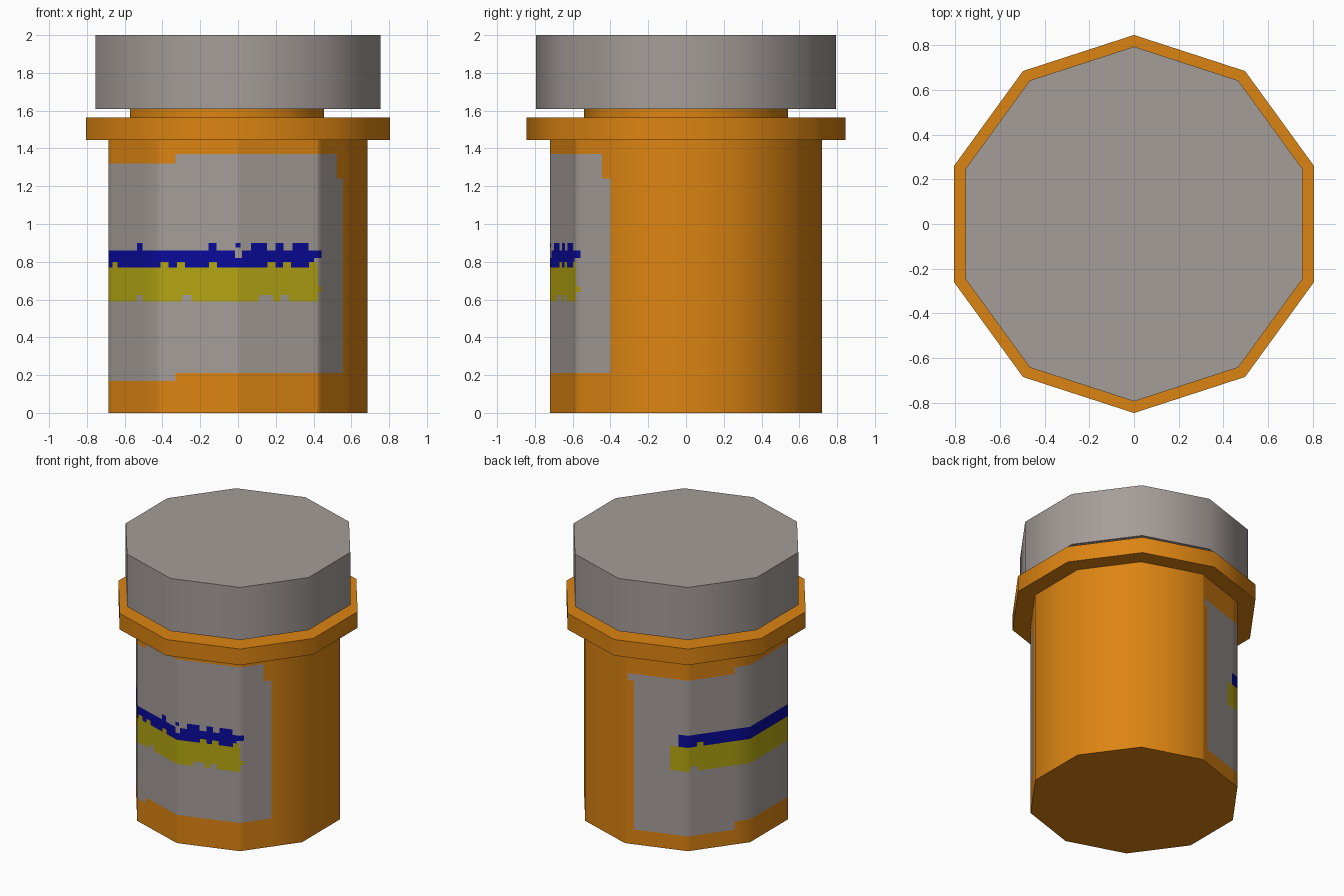
import bpy, bmesh, math

if "Cube" in bpy.data.objects:
    bpy.data.objects.remove(bpy.data.objects["Cube"])

SIDES = 10
BODY_R, BODY_H = 0.72, 1.445


def material(name, rgb):
    m = bpy.data.materials.new(name)
    m.diffuse_color = (*rgb, 1)
    m.use_nodes = True
    m.node_tree.nodes["Principled BSDF"].inputs["Base Color"].default_value = m.diffuse_color
    return m


amber = material("amber_plastic", (0.716, 0.231, 0.006))
grey = material("pale_grey", (0.376, 0.337, 0.319))
blue = material("dark_blue", (0.003, 0.003, 0.33))
yellow = material("mustard_yellow", (0.456, 0.376, 0.006))


def finish(bm, name, mats):
    bmesh.ops.recalc_face_normals(bm, faces=bm.faces)
    me = bpy.data.meshes.new(name)
    bm.to_mesh(me)
    bm.free()
    ob = bpy.data.objects.new(name, me)
    bpy.context.collection.objects.link(ob)
    for m in mats:
        me.materials.append(m)
    bpy.ops.object.select_all(action='DESELECT')
    ob.select_set(True)
    bpy.context.view_layer.objects.active = ob
    bpy.ops.object.shade_smooth_by_angle(angle=math.radians(40))
    return ob


def rim(u, r):
    """Point on the ten-sided outline; u counts corners anticlockwise from the back."""
    def corner(k):
        a = math.radians(90 + 36 * k)
        return r * math.cos(a), r * math.sin(a)
    k = math.floor(u + 1e-6)
    t = u - k
    (x0, y0), (x1, y1) = corner(k), corner(k + 1)
    return x0 + (x1 - x0) * t, y0 + (y1 - y0) * t


def drum(name, r, z0, z1, mat, dx=0.0):
    bm = bmesh.new()
    rings = [[bm.verts.new((rim(k, r)[0] + dx, rim(k, r)[1], z)) for k in range(SIDES)]
             for z in (z0, z1)]
    for k in range(SIDES):
        j = (k + 1) % SIDES
        bm.faces.new((rings[0][k], rings[0][j], rings[1][j], rings[1][k]))
    for ring in rings:
        bm.faces.new(ring)
    return finish(bm, name, [mat])


# Painted areas on the body wall: (material index, u0, u1, z0, z1), later ones on top
AMBER, GREY, BLUE, YELLOW = range(4)
paint = [
    # label in three stepped panels
    (GREY, 0.145, 1.75, 0.11, 1.27), (GREY, 0.05, 0.145, 1.22, 1.27),
    (GREY, 1.75, 4.22, 0.17, 1.32),
    (GREY, 4.22, 6.505, 0.21, 1.37), (AMBER, 6.38, 6.505, 1.24, 1.37),
    # two stripes
    (BLUE, 0.85, 5.95, 0.77, 0.86), (BLUE, 5.95, 6.07, 0.82, 0.86),
    (YELLOW, 0.72, 6.0, 0.59, 0.77), (YELLOW, 6.0, 6.07, 0.64, 0.67),
    (GREY, 4.96, 5.05, 0.82, 0.86), (BLUE, 4.97, 5.03, 0.875, 0.9),
]
# ragged edges: bumps above the blue, yellow bumps into it, notches under the yellow
paint += [(BLUE, u - w, u + w, 0.86, 0.9)
          for u, w in ((3.63, .06), (4.68, .05), (5.26, .1), (5.52, .05), (5.78, .1))]
paint += [(YELLOW, u - .05, u + .05, 0.77, 0.8)
          for u in (1.2, 3.13, 4.08, 4.29, 4.69, 5.42, 5.61, 5.94)]
paint += [(GREY, u - w, u + w, 0.59, 0.625)
          for u, w in ((1.1, .06), (3.63, .06), (4.36, .06), (5.35, .09), (5.58, .05))]


# Body: wall cut along every painted edge, coloured by area
def cuts(values):
    return sorted({round(v, 4) for v in values})


us = cuts(list(range(SIDES)) + [v for p in paint for v in p[1:3]])
zs = cuts([0, BODY_H] + [v for p in paint for v in p[3:5]])
bm = bmesh.new()
grid = [[bm.verts.new((*rim(u, BODY_R), z)) for u in us] for z in zs]
for i in range(len(zs) - 1):
    zc = (zs[i] + zs[i + 1]) / 2
    for j in range(len(us)):
        n = (j + 1) % len(us)
        uc = (us[j] + (us[n] if n else SIDES)) / 2
        f = bm.faces.new((grid[i][j], grid[i][n], grid[i + 1][n], grid[i + 1][j]))
        for m, u0, u1, z0, z1 in paint:
            if u0 < uc < u1 and z0 < zc < z1:
                f.material_index = m
bm.faces.new(grid[0])
bm.faces.new(grid[-1])
finish(bm, "bottle_body", [amber, grey, blue, yellow])

# Collar, neck (slightly off centre) and cap
drum("collar", 0.845, BODY_H, 1.565, amber)
drum("neck", 0.54, 1.565, 1.615, amber, dx=-0.057)
drum("cap", 0.793, 1.608, 2.0, grey)
